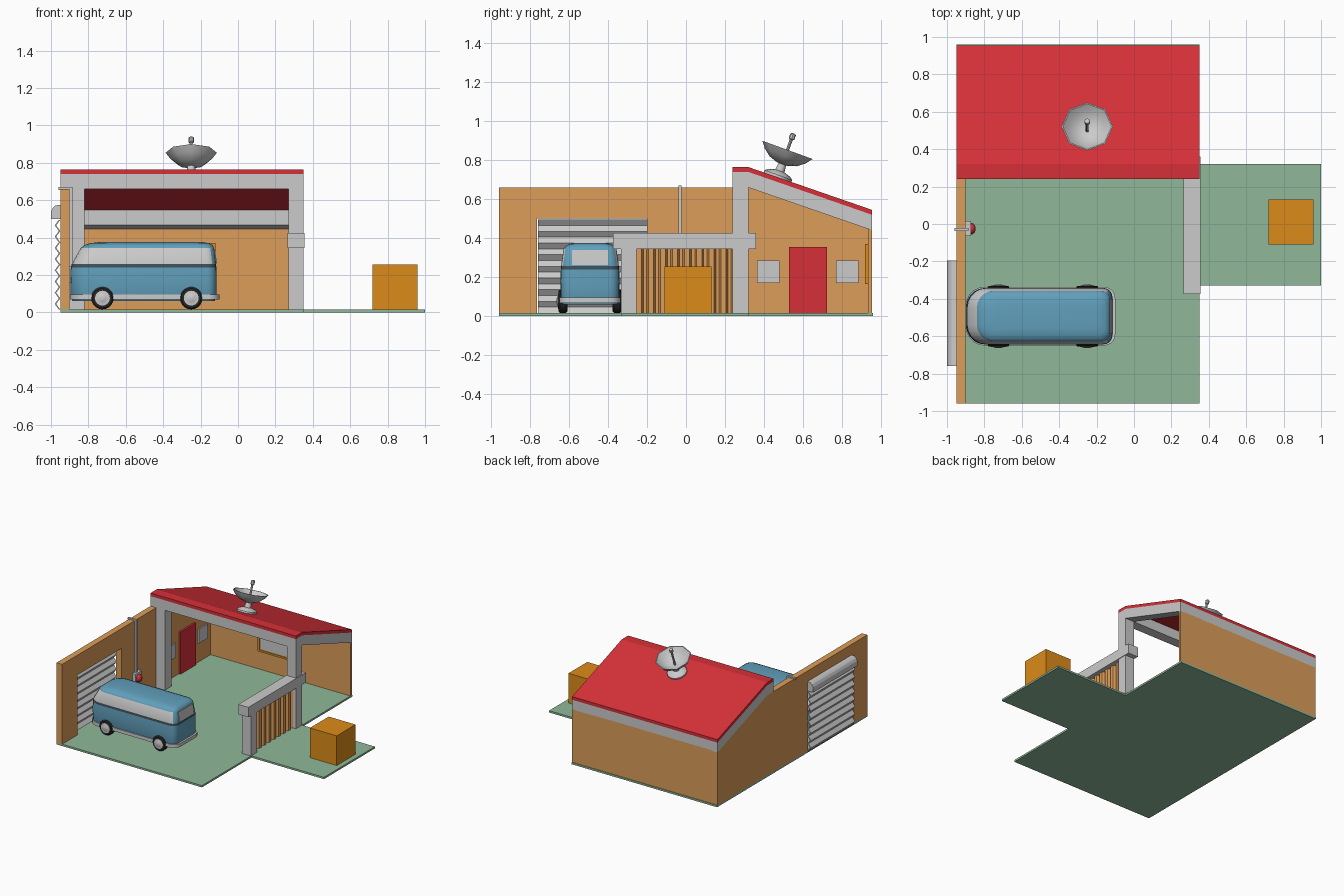
import bpy, bmesh, math
from mathutils import Matrix, Vector

if "Cube" in bpy.data.objects:
    bpy.data.objects.remove(bpy.data.objects["Cube"])

COLORS = {"green": (.28, .48, .32), "wall": (.72, .34, .10), "red": (.68, .03, .04),
          "amber": (.72, .26, .01), "blue": (.12, .35, .50), "black": (.02, .02, .02),
          "dark": (.05, .08, .10), "glass": (.55, .58, .58)}


def mat(name):
    m = bpy.data.materials.get(name) or bpy.data.materials.new(name)
    m.diffuse_color = (*COLORS[name], 1)
    m.use_nodes = True
    m.node_tree.nodes["Principled BSDF"].inputs["Base Color"].default_value = m.diffuse_color
    return m


def finish(name, bm, col=None, smooth=None):
    bmesh.ops.recalc_face_normals(bm, faces=bm.faces)
    me = bpy.data.meshes.new(name)
    bm.to_mesh(me)
    bm.free()
    ob = bpy.data.objects.new(name, me)
    bpy.context.collection.objects.link(ob)
    if col:
        me.materials.append(mat(col))
    if smooth:
        bpy.ops.object.select_all(action='DESELECT')
        ob.select_set(True)
        bpy.context.view_layer.objects.active = ob
        bpy.ops.object.shade_smooth_by_angle(angle=math.radians(smooth))
    return ob


def prism(name, pts, axis, a, b, col=None, smooth=None):
    """Extrude a 2D outline along an axis from a to b."""
    put = {"x": lambda p, t: (t, *p), "y": lambda p, t: (p[0], t, p[1]),
           "z": lambda p, t: (*p, t)}[axis]
    bm = bmesh.new()
    r0, r1 = ([bm.verts.new(put(p, t)) for p in pts] for t in (a, b))
    bm.faces.new(r0)
    bm.faces.new(r1)
    for i in range(len(pts)):
        j = (i + 1) % len(pts)
        bm.faces.new((r0[i], r0[j], r1[j], r1[i]))
    return finish(name, bm, col, smooth)


def box(name, x0, x1, y0, y1, z0, z1, col=None):
    return prism(name, [(x0, y0), (x1, y0), (x1, y1), (x0, y1)], "z", z0, z1, col)


def lathe(name, prof, n, mtx, col=None, smooth=40):
    """Revolve (radius, height) points about local z."""
    bm = bmesh.new()
    rings = [[bm.verts.new((r * math.cos(2 * math.pi * k / n), r * math.sin(2 * math.pi * k / n), z))
              for k in range(n)] for r, z in prof]
    for lo, hi in zip(rings, rings[1:]):
        for k in range(n):
            bm.faces.new((lo[k], lo[(k + 1) % n], hi[(k + 1) % n], hi[k]))
    bm.faces.new(rings[0])
    bm.faces.new(rings[-1])
    bm.transform(mtx)
    return finish(name, bm, col, smooth)


# Floors
box("main_floor", -.95, .35, -.96, .96, 0, .015, "green")
box("side_floor", .35, 1, -.33, .32, 0, .015, "green")

# Walls, the left one notched for the shutter
prism("left_wall", [(-.96, .015), (-.96, .66), (.32, .66), (.955, .44), (.955, .015), (-.2, .015),
                    (-.2, .5), (-.765, .5), (-.765, .015)], "x", -.95, -.9, "wall")
box("back_wall", -.9, .35, .935, .955, .015, .445, "wall")

# Grey frame and red roof
rail = [(.24, .74), (.32, .74), (.955, .52), (.955, .44), (.32, .66), (.24, .66)]
side = rail[:5] + [(.32, .015), (.24, .015)]
prism("right_frame", side, "x", .27, .35)
prism("left_frame", side, "x", -.9, -.82)
prism("left_outer_rail", rail, "x", -.95, -.9)
box("front_beam", -.82, .27, .24, .32, .66, .74)
prism("back_beam", [(.875, .468), (.875, .548), (.955, .52), (.955, .44)], "x", -.82, .27)
prism("roof", [(.24, .74), (.24, .765), (.32, .765), (.955, .545), (.955, .52), (.32, .74)],
      "x", -.95, .35, "red")

# Door and windows
box("door", -.9, -.885, .53, .725, .015, .355, "red")
for i, y in enumerate((.365, .77)):
    box(f"side_window_{i}", -.9, -.89, y, y + .115, .17, .285)
box("back_window_glass", -.45, -.14, .925, .936, .18, .35)
for n, x0, x1, z0, z1 in (("left", -.47, -.45, .165, .37), ("right", -.14, -.12, .165, .37),
                          ("top", -.45, -.14, .35, .37), ("bottom", -.45, -.14, .165, .18)):
    box("window_frame_" + n, x0, x1, .918, .936, z0, z1, "amber")

# Roller shutter
zig = [(-.958 - .022 * (i % 2), .015 + i * .03) for i in range(17)]
prism("shutter", zig + [(x + .008, z) for x, z in reversed(zig)], "y", -.76, -.195)
prism("shutter_roll", [(-.95, .5), (-1, .5), (-1, .54), (-.99, .56), (-.975, .572), (-.95, .575)],
      "y", -.76, -.195)

# Low fence on the right side
box("fence_beam", .265, .355, -.375, .36, .345, .425)
box("fence_post", .27, .35, -.335, -.255, .015, .345)
corr = []
for i in range(8):
    y = -.255 + i * .062
    corr += [(.325, y), (.325, y + .026), (.3, y + .036), (.3, y + .052)]
corr.append((.325, .241))
prism("fence_panel", corr + [(x - .01, y) for x, y in reversed(corr)], "z", .015, .345, "wall")
box("crate", .72, .96, -.11, .13, .015, .255, "amber")

# Conduit and alarm button on the left wall
box("conduit_top", -.96, -.885, -.038, -.022, .655, .67)
box("conduit_drop", -.9, -.885, -.038, -.022, .24, .66)
box("button_box", -.9, -.872, -.065, .015, .16, .245)
lathe("button", [(.03, 0), (.03, .008), (.022, .02), (.008, .025)], 12,
      Matrix.Translation((-.872, -.025, .2)) @ Matrix.Rotation(math.pi / 2, 4, 'Y'), "red")

# Dish, standing square to the roof slope
up = Matrix.Translation((-.25, .47, .712)) @ Matrix.Rotation(math.radians(-20), 4, 'X')
lathe("dish_base", [(.075, -.005), (.075, .012), (.06, .025), (.025, .035), (.02, .08)], 12, up)
lathe("dish_bowl", [(.03, .072), (.075, .088), (.112, .117), (.137, .15), (.13, .15),
                    (.105, .122), (.07, .096), (.03, .082)], 8, up, smooth=50)
lathe("dish_feed", [(.008, .08), (.008, .205), (.015, .21), (.015, .235), (.008, .24)], 8, up)

# Van body: stacked rounded outlines, coloured in bands
VY = -.493


def outline(x0, x1, hw, rf, rr, n=5):
    pts = []
    for cx, cy, r, a0 in ((x1 - rr, hw - rr, rr, 0), (x0 + rf, hw - rf, rf, 90),
                          (x0 + rf, rf - hw, rf, 180), (x1 - rr, rr - hw, rr, 270)):
        for k in range(n + 1):
            a = math.radians(a0 + 90 * k / n)
            pts.append((cx + r * math.cos(a), VY + cy + r * math.sin(a)))
    return pts


rings = [(.06, -.885, -.125, .14, .09, .04), (.09, -.895, -.115, .15, .1, .05),
         (.18, -.897, -.115, .151, .1, .05), (.24, -.894, -.116, .15, .1, .05),
         (.258, -.889, -.117, .148, .1, .05), (.345, -.84, -.128, .136, .09, .05),
         (.36, -.82, -.137, .125, .085, .05), (.37, -.79, -.155, .103, .08, .05),
         (.376, -.74, -.19, .07, .06, .04)]
bm = bmesh.new()
loops = [[bm.verts.new((*p, z)) for p in outline(*r)] for z, *r in rings]
bm.faces.new(loops[0])
bm.faces.new(loops[-1])
for b, (lo, hi) in enumerate(zip(loops, loops[1:])):
    for k in range(len(lo)):
        j = (k + 1) % len(lo)
        f = bm.faces.new((lo[k], lo[j], hi[j], hi[k]))
        if b == 3:
            f.material_index = 1
        elif b == 4 and f.calc_center_median().x < -.14:
            f.material_index = 2
van = finish("van_body", bm, "blue", 35)
van.data.materials.append(mat("dark"))
van.data.materials.append(mat("glass"))

prism("van_bumper", outline(-.899, -.1, .157, .1, .06), "z", .068, .095, None, 40)
prism("van_rear_window", [(-.13, .262), (-.112, .262), (-.123, .338), (-.14, .338)], "y",
      VY - .093, VY + .093, "glass")

# Wheels: black tyre and grey hub on each corner
for x, end in ((-.725, "front"), (-.25, "rear")):
    for s, sd in ((-1, "right"), (1, "left")):
        m = Matrix.Translation((x, VY + s * .115, .076)) @ Matrix.Rotation(-s * math.pi / 2, 4, 'X')
        lathe(f"tyre_{end}_{sd}", [(.05, 0), (.06, .008), (.06, .04), (.052, .047), (.04, .047)],
              20, m, "black")
        lathe(f"hub_{end}_{sd}", [(.04, .04), (.04, .05), (.03, .05), (.02, .053), (.012, .056)],
              16, m)
